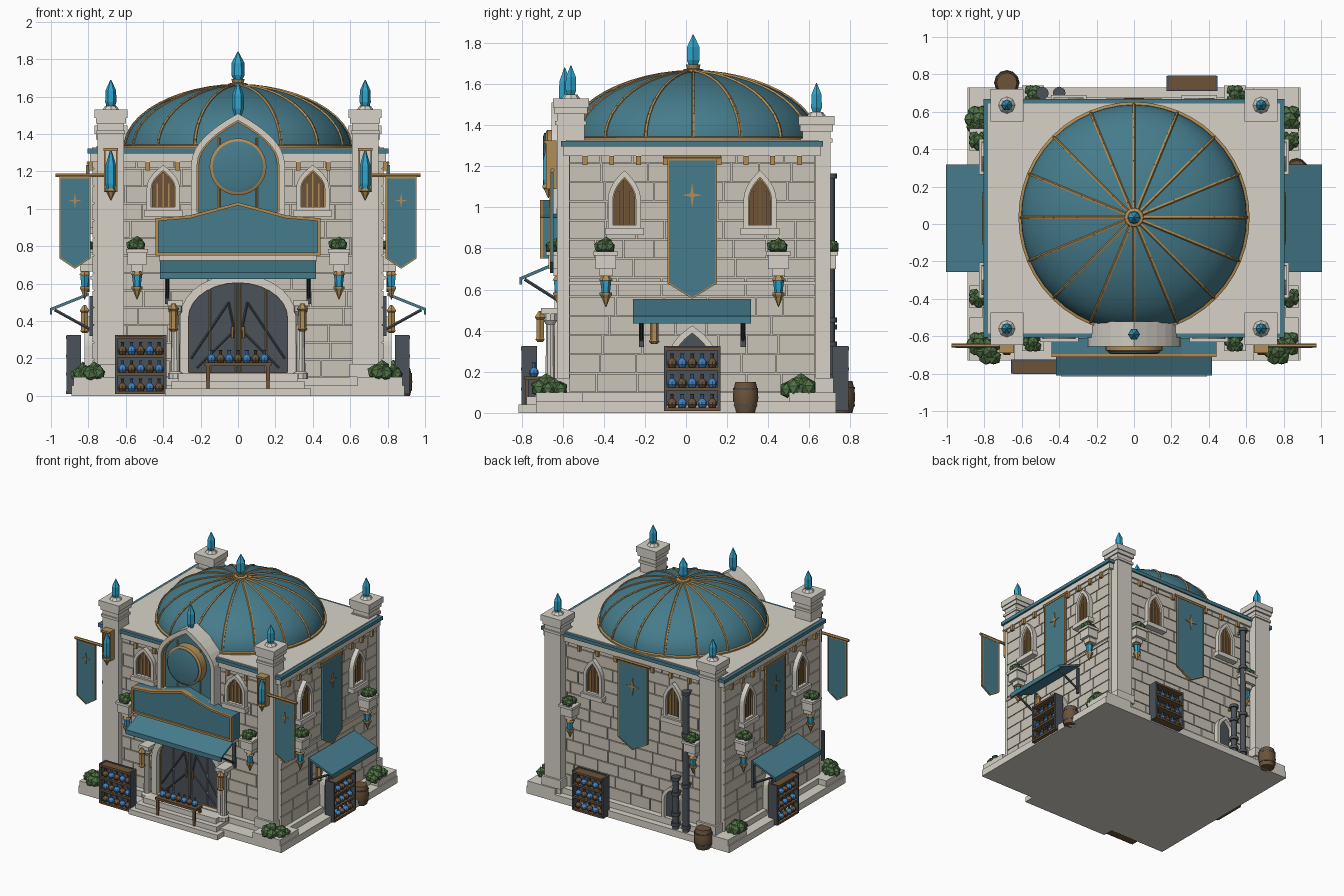
import bpy, bmesh, math, random
from mathutils import Matrix, Vector

if "Cube" in bpy.data.objects:
    bpy.data.objects.remove(bpy.data.objects["Cube"])

random.seed(4)
COL = dict(stone=(.60, .56, .48), trim=(.68, .65, .58), teal=(.06, .20, .26), gold=(.45, .27, .09), wood=(.15, .085, .04),
           dark=(.07, .085, .10), crystal=(.03, .38, .62), leaf=(.08, .17, .06), blue=(.05, .22, .55))
MATS = {}
for k, c in COL.items():
    MATS[k] = bpy.data.materials.new(k)
    MATS[k].diffuse_color = (*c, 1)
parts, M = {}, Matrix()          # parts collected per name and colour; M = current wall frame

def poly(name, mat, vs, fs):
    bm = parts.setdefault((name, mat), bmesh.new())
    v = [bm.verts.new(M @ Vector(p)) for p in vs]
    for f in fs:
        bm.faces.new([v[i] for i in f])

def box(name, mat, x0, x1, y0, y1, z0, z1):
    poly(name, mat, [(x, y, z) for z in (z0, z1) for x, y in ((x0, y0), (x1, y0), (x1, y1), (x0, y1))],
         [(3, 2, 1, 0), (4, 5, 6, 7)] + [(i, (i + 1) % 4, (i + 1) % 4 + 4, i + 4) for i in range(4)])

def lathe(name, mat, c, prof, n=6, q=Matrix(), rot=0):
    vs = [Vector(c) + q @ Vector((r * math.cos(6.28319 * i / n + rot), r * math.sin(6.28319 * i / n + rot), z))
          for r, z in prof for i in range(n)]
    fs = [(k * n + i, k * n + (i + 1) % n, (k + 1) * n + (i + 1) % n, (k + 1) * n + i)
          for k in range(len(prof) - 1) for i in range(n)]
    poly(name, mat, vs, fs + [tuple(range(n))[::-1], tuple(range(len(vs) - n, len(vs)))])

def tube(name, mat, pts, r, n=6):
    for a, b in zip(pts, pts[1:]):
        d = Vector(b) - Vector(a)
        lathe(name, mat, a, [(r, 0), (r, d.length)], n, d.to_track_quat('Z', 'Y').to_matrix())

def prism(name, mat, pts, a, b, axis='y'):
    n = len(pts)
    vs = [(p, t, z) if axis == 'y' else (t, p, z) for t in (a, b) for p, z in pts]
    poly(name, mat, vs, [tuple(range(n)), tuple(range(n, 2 * n))[::-1]] +
         [(i, (i + 1) % n, (i + 1) % n + n, i + n) for i in range(n)])

def frame(name, mat, pts, w, y0, y1):
    """Mitred border of width w inside a counter-clockwise outline."""
    P, n, inner = [Vector(p) for p in pts], len(pts), []
    for i in range(n):
        d1, d2 = (P[i] - P[i - 1]).normalized(), (P[(i + 1) % n] - P[i]).normalized()
        n1 = Vector((-d1.y, d1.x))
        m = (n1 + Vector((-d2.y, d2.x))).normalized()
        inner.append(P[i] + m * w / max(.3, m.dot(n1)))
    vs = [(p[0], y, p[1]) for y in (y0, y1) for ring in (P, inner) for p in ring]
    fs = []
    for i in range(n):
        j = (i + 1) % n
        fs += [(i, j, n + j, n + i), (2*n + i, 3*n + i, 3*n + j, 2*n + j), (i, 2*n + i, 2*n + j, j), (n + i, n + j, 3*n + j, 3*n + i)]
    poly(name, mat, vs, fs)

def arch(u, w, z0, zs, zt, pointed=True, n=7):
    half = []
    for i in range(n):
        s = i / n
        x, z = (w * (1 - s * s), s) if pointed else (w * math.cos(s * 1.5708), math.sin(s * 1.5708))
        half.append((x, zs + (zt - zs) * z))
    return [(u + w, z0)] + [(u + x, z) for x, z in half] + [(u, zt)] + [(u - x, z) for x, z in half[::-1]] + [(u - w, z0)]

def crystal(x, y, z, h, r):
    lathe('crystal', 'crystal', (x, y, z), [(r * .6, 0), (r, h * .2), (r * .95, h * .62), (r * .08, h)], 6)

def window(u, z0, zt, w):
    zs = z0 + (zt - z0) * .5
    frame('window_frame', 'trim', arch(u, w, z0, zs, zt), .024, -.045, 0)
    prism('window_shutter', 'wood', arch(u, w - .02, z0, zs, zt - .025), -.018, 0)
    frame('window_trim', 'gold', arch(u, w - .022, z0 + .01, zs, zt - .03), .008, -.03, -.01)
    for k in (-1, 0, 1):
        x = u + k * w * .35
        box('window_bar', 'gold', x - .004, x + .004, -.026, -.01, z0 + .01, zt - (.045 if k == 0 else .10))
    box('window_sill', 'trim', u - w - .015, u + w + .015, -.06, 0, z0 - .025, z0 + .01)

def bush(x, y, z, r):
    for k in range(6):
        a = k * 1.05
        o = .55 * r if k else 0
        c = Vector((x + o * math.cos(a), y + o * math.sin(a), z + r * random.uniform(.3, .5) + (0 if k else r * .3)))
        bm = parts.setdefault(('bush', 'leaf'), bmesh.new())
        bmesh.ops.create_icosphere(bm, subdivisions=1, radius=r * .62, matrix=M @ Matrix.Translation(c) @ Matrix.Rotation(a, 4, 'X'))

def planter(u):
    box('planter', 'trim', u - .05, u + .05, -.10, 0, .70, .765)
    box('planter_rim', 'trim', u - .06, u + .06, -.11, 0, .765, .785)
    box('planter_corbel', 'trim', u - .032, u + .032, -.075, 0, .665, .70)
    bush(u, -.06, .785, .052)
    lathe('lantern_cap', 'gold', (u, -.05, .645), [(.034, 0), (.02, .02)], 6)
    lathe('lantern_glass', 'crystal', (u, -.05, .585), [(.02, 0), (.027, .06)], 6)
    lathe('lantern_tip', 'gold', (u, -.05, .515), [(.002, 0), (.02, .045), (.03, .06), (.03, .07)], 6)

def wall_lamp(u, y, z):
    lathe('wall_lamp', 'gold', (u, y, z), [(.015, 0), (.027, .012), (.021, .02), (.021, .11), (.03, .12), (.008, .15)], 6)

def bottle(u, y, z, mat):
    lathe('bottle', mat, (u, y, z), [(.016, 0), (.024, .014), (.022, .028), (.008, .044), (.008, .062), (.011, .066)], 8)

def shelf(u, y0, y1):
    box('shelf_back', 'dark', u - .13, u + .13, y1 - .012, y1, .01, .325)
    for s in (-1, 1):
        box('shelf_side', 'dark', u + s * .13 - .007, u + s * .13 + .007, y0, y1, .01, .325)
    for k in range(4):
        z = .018 + k * .098
        box('shelf_board', 'wood', u - .13, u + .13, y0 - .003, y1, z - .008, z + .008)
        for i in range(5 if k < 3 else 0):
            bottle(u + (i - 2) * .049, (y0 + y1) / 2 - .012, z + .008, ('wood', 'blue')[(i + k) % 2])

def banner(u, w, zt, zs, zp, y):
    pts = [(u, zp), (u + w, zs), (u + w, zt), (u - w, zt), (u - w, zs)]
    prism('banner', 'teal', pts, y - .008, y + .004)
    frame('banner_hem', 'gold', pts, .007, y - .012, y + .006)
    c, r = zt - .29 * (zt - zs), w * .42
    star = [(u + r * (1 if i % 2 == 0 else .22) * math.cos(i * .7854), c + r * (1.25 if i % 2 == 0 else .22) * math.sin(i * .7854)) for i in range(8)]
    prism('banner_ornament', 'gold', star, y - .014, y)
    tube('banner_rod', 'gold', [(u - w - .02, y, zt + .01), (u + w + .02, y, zt + .01)], .01)

def awning(w, y0, y1, z0, z1, drop):
    prism('awning', 'teal', [(y0, z0), (y1, z1), (y1, z1 + .016), (y0, z0 + .016)], -w, w, 'x')
    box('awning_valance', 'teal', -w, w, y0 - .006, y0 + .006, z0 - .02, z0 + .016)
    for s in (-1, 1):
        x = s * (w - .04)
        tube('awning_strut', 'dark', [(x, y0 + .02, z0 + .005), (x, -.01, drop)], .009)
        box('awning_bracket', 'dark', x - .012, x + .012, -.025, 0, drop - .03, z1)

def masonry(w):
    z = .10
    while z < 1.22:
        x, h = -w, .093
        while x < w - .001:
            x2 = x + random.uniform(.13, .24)
            x2 = w if w - x2 < .09 else x2
            box('wall_block', 'stone', x + .003, x2 - .003, -.009, .002, z + .003, z + h - .003)
            x, z_ = x2, z
        z += h
    for i in range(9):                      # little gilded brackets under the cornice
        u = (i - 4) * w / 4.6
        box('cornice_bracket', 'gold', u - .012, u + .012, -.03, 0, 1.205, 1.25)

def barrel(x, y, r, h):
    lathe('barrel', 'wood', (x, y, 0), [(r * .8, 0), (r * .95, h * .25), (r, h * .5), (r * .95, h * .75), (r * .8, h)], 12)
    for k in (.2, .74):
        lathe('barrel_hoop', 'dark', (x, y, h * k), [(r * .97, 0), (r * .99, h * .07)], 12)

# plinth, core walls, cornice and roof
box('plinth', 'trim', -.89, .89, -.73, .73, 0, .055)
box('plinth_step', 'trim', -.81, .81, -.62, .68, .055, .10)
box('wall_core', 'stone', -.77, .77, -.57, .63, .05, 1.26)
box('cornice', 'trim', -.79, .79, -.595, .655, 1.25, 1.30)
box('cornice_band', 'teal', -.805, .805, -.607, .667, 1.295, 1.322)
box('roof_slab', 'trim', -.78, .78, -.585, .645, 1.30, 1.328)

# dome with ribs, base ring and finial
DC = Vector((0, .035, 1.325))
prof = [(.605 * math.cos(t) ** 1.06, .335 * math.sin(t)) for t in [i * 1.54 / 12 for i in range(13)]]
lathe('dome', 'teal', DC, prof, 48)
lathe('dome_ring', 'gold', DC, [(.618, 0), (.618, .014), (.595, .022)], 48)
for i in range(16):
    a = i * math.pi / 8
    tube('dome_rib', 'gold', [DC + Vector((r * math.cos(a), r * math.sin(a), z)) for r, z in prof], .009, 5)
lathe('finial_base', 'gold', (0, .035, 1.65), [(.055, 0), (.05, .02), (.03, .025), (.036, .045)], 12)
crystal(0, .035, 1.685, .155, .036)

# corner piers with stepped caps, pedestals and ground shrubs
for s in (-1, 1):
    for y, top, d in ((-.56, 1.53, -1), (.635, 1.445, 1)):
        x = s * .68
        box('pier', 'trim', x - .07, x + .07, y - .067, y + .067, .05, top)
        for z0, z1, w in ((.1, .17, .083), (top - .13, top - .11, .077), (top - .075, top - .045, .08), (top - .045, top, .088)):
            box('pier_moulding', 'trim', x - w, x + w, y - w, y + w, z0, z1)
        lathe('crystal_seat', 'trim', (x, y, top), [(.045, 0), (.03, .02)], 8)
        crystal(x, y, top + .01, .15, .03)
        ya, yb = sorted((d * .73, d * .50))
        box('pedestal', 'trim', *sorted((s * .64, s * .88)), ya, yb, .05, .10)
        bush(s * (.77 if d < 0 else .83), -.68 if d < 0 else .56, .095, .07)
        bush(s * .83, -.64 if d < 0 else .52, .09, .06)

# side walls, the left one mirrored
RIGHT = Matrix.Translation((0, .03, 0)) @ Matrix.Rotation(math.pi / 2, 4, 'Z') @ Matrix.Translation((0, -.77, 0))
for flip in (1, -1):
    M = Matrix.Diagonal((flip, 1, 1, 1)) @ RIGHT
    masonry(.6)
    box('string_course', 'trim', -.6, .6, -.018, 0, .622, .64)
    for s in (-1, 1):
        window(s * .33, .89, 1.18, .08)
        planter(s * .42)
    banner(0, .12, 1.235, .63, .555, -.03)
    awning(.287, -.23, -.03, .455, .535, .35)
    frame('side_door_frame', 'trim', arch(0, .115, .08, .27, .425), .03, -.05, 0)
    prism('side_door', 'dark', arch(0, .09, .08, .27, .40), -.02, 0)
    shelf(0, -.147, -.07)
    wall_lamp(-.185, -.05, .335)
    if flip == 1:
        barrel(.26, -.10, .062, .15)

# back wall with windows, banner, shelf, niche and pipes
M = Matrix.Rotation(math.pi, 4, 'Z') @ Matrix.Translation((0, -.63, 0))
masonry(.74)
for s in (-1, 1):
    window(s * .35, .89, 1.18, .08)
    planter(s * .54)
banner(0, .13, 1.235, .63, .555, -.03)
shelf(-.31, -.16, -.08)
frame('niche_frame', 'trim', arch(.34, .08, .08, .25, .36), .025, -.05, 0)
prism('niche_panel', 'dark', arch(.34, .06, .08, .25, .34), -.02, 0)
for u, top in ((.49, 1.16), (.40, .46)):
    tube('pipe', 'dark', [(u, -.07, .05), (u, -.07, top)], .024, 12)
    for z in (.08, top * .35, top * .7, top - .02):
        lathe('pipe_collar', 'dark', (u, -.07, z), [(.034, 0), (.034, .025)], 12)
        box('pipe_clamp', 'gold', u - .008, u + .008, -.07, 0, z, z + .015)
barrel(.68, -.125, .068, .155)

# front wall: windows, planters, pier lanterns, hanging banners, door columns
M = Matrix.Translation((0, -.57, 0))
masonry(.74)
for s in (-1, 1):
    window(s * .40, .985, 1.235, .088)
    planter(s * .54)
    x = s * .68
    crystal(x, -.10, 1.09, .23, .03)
    lathe('pier_lantern_base', 'gold', (x, -.10, 1.045), [(.002, 0), (.025, .045), (.034, .05), (.03, .065)], 6)
    for k in (-1, 1):
        box('pier_lantern_frame', 'gold', x + k * .033 - .004, x + k * .033 + .004, -.11, -.06, 1.09, 1.32)
    box('pier_lantern_top', 'gold', x - .038, x + .038, -.12, -.06, 1.31, 1.325)
    banner(s * .872, .083, 1.17, .735, .68, -.08)
    tube('banner_arm', 'gold', [(s * .66, -.08, 1.18), (s * .97, -.08, 1.18)], .011)
    lathe('door_column', 'trim', (s * .335, -.09, .09), [(.04, 0), (.04, .03), (.025, .04), (.022, .34), (.036, .36), (.036, .39)], 10)
    box('column_block', 'trim', s * .335 - .042, s * .335 + .042, -.135, 0, .48, .51)
    wall_lamp(s * .345, -.14, .345)

# entrance arch, double door and gilded lattice
frame('door_frame', 'trim', arch(0, .31, .08, .42, .65, False), .045, -.07, 0)
prism('door_leaf', 'dark', arch(0, .275, .10, .42, .615, False), -.022, 0)
frame('door_trim', 'gold', arch(0, .27, .12, .42, .61, False), .008, -.035, -.015)
for s in (-1, 1):
    tube('door_lattice', 'gold', [(s * .01, -.026, .13), (s * .01, -.026, .6)], .005, 4)
    tube('door_lattice', 'gold', [(s * .15, -.026, .13), (s * .15, -.026, .57)], .005, 4)
    tube('door_lattice', 'dark', [(s * .25, -.026, .2), (s * .05, -.026, .5), (s * .02, -.026, .35), (s * .22, -.026, .15)], .006, 4)
    tube('door_handle', 'gold', [(s * .03, -.04, .31), (s * .03, -.04, .37)], .008, 6)

# steps, bottle bench and front shelf
for k in range(3):
    box('entrance_step', 'trim', -.39 + k * .035, .39 - k * .035, -.245 + k * .04, 0, 0, .04 * (k + 1))
box('bench_top', 'wood', -.18, .18, -.215, -.13, .16, .178)
for x in (-.16, .16):
    for y in (-.205, -.14):
        box('bench_leg', 'wood', x - .01, x + .01, y - .008, y + .008, .04, .16)
for i in range(7):
    bottle((i - 3) * .047, -.17, .178, ('blue', 'wood')[i % 2])
shelf(-.52, -.23, -.155)

# pediment sign, front awning and crystal-topped gable with medallion
awning(.417, -.235, -.06, .645, .72, .52)
sign = [(-.44, .75), (.44, .75), (.44, .95), (.26, .965), (0, 1.035), (-.26, .965), (-.44, .95)]
prism('sign_board', 'teal', sign, -.125, -.04)
frame('sign_border', 'gold', sign, .016, -.14, -.10)
box('sign_ledge', 'trim', -.42, .42, -.09, 0, .715, .75)
gable = arch(0, .25, .95, 1.24, 1.51)
frame('gable_arch', 'trim', gable, .032, -.085, .05)
prism('gable_panel', 'teal', arch(0, .22, .95, 1.24, 1.47), -.04, .04)
frame('gable_trim', 'gold', arch(0, .22, .96, 1.24, 1.475), .012, -.07, -.03)
for k in (-1, 1):
    tube('gable_rib', 'gold', [(k * .10, -.042, .96), (k * .10, -.042, 1.38)], .006, 4)
Q = Matrix.Rotation(math.pi / 2, 3, 'X')
lathe('medallion_rim', 'gold', (0, -.04, 1.225), [(.152, 0), (.152, .065), (.135, .075)], 32, Q)
lathe('medallion', 'teal', (0, -.04, 1.225), [(.136, 0), (.136, .08), (.12, .085)], 32, Q)
crystal(0, -.02, 1.50, .18, .032)

# turn collected meshes into objects
M = Matrix()
for (name, mat), bm in parts.items():
    bmesh.ops.recalc_face_normals(bm, faces=bm.faces)
    me = bpy.data.meshes.new(name)
    bm.to_mesh(me)
    bm.free()
    me.materials.append(MATS[mat])
    ob = bpy.data.objects.new(name, me)
    bpy.context.collection.objects.link(ob)
    ob.select_set(name in ('dome', 'dome_ring', 'barrel', 'pipe', 'door_column', 'medallion', 'medallion_rim', 'pipe_collar'))
    bpy.context.view_layer.objects.active = ob
bpy.ops.object.shade_smooth_by_angle(angle=math.radians(32))

for m in bpy.data.materials:
    if m.users and not m.is_grease_pencil:
        m.use_nodes = True
        m.node_tree.nodes["Principled BSDF"].inputs["Base Color"].default_value = m.diffuse_color
